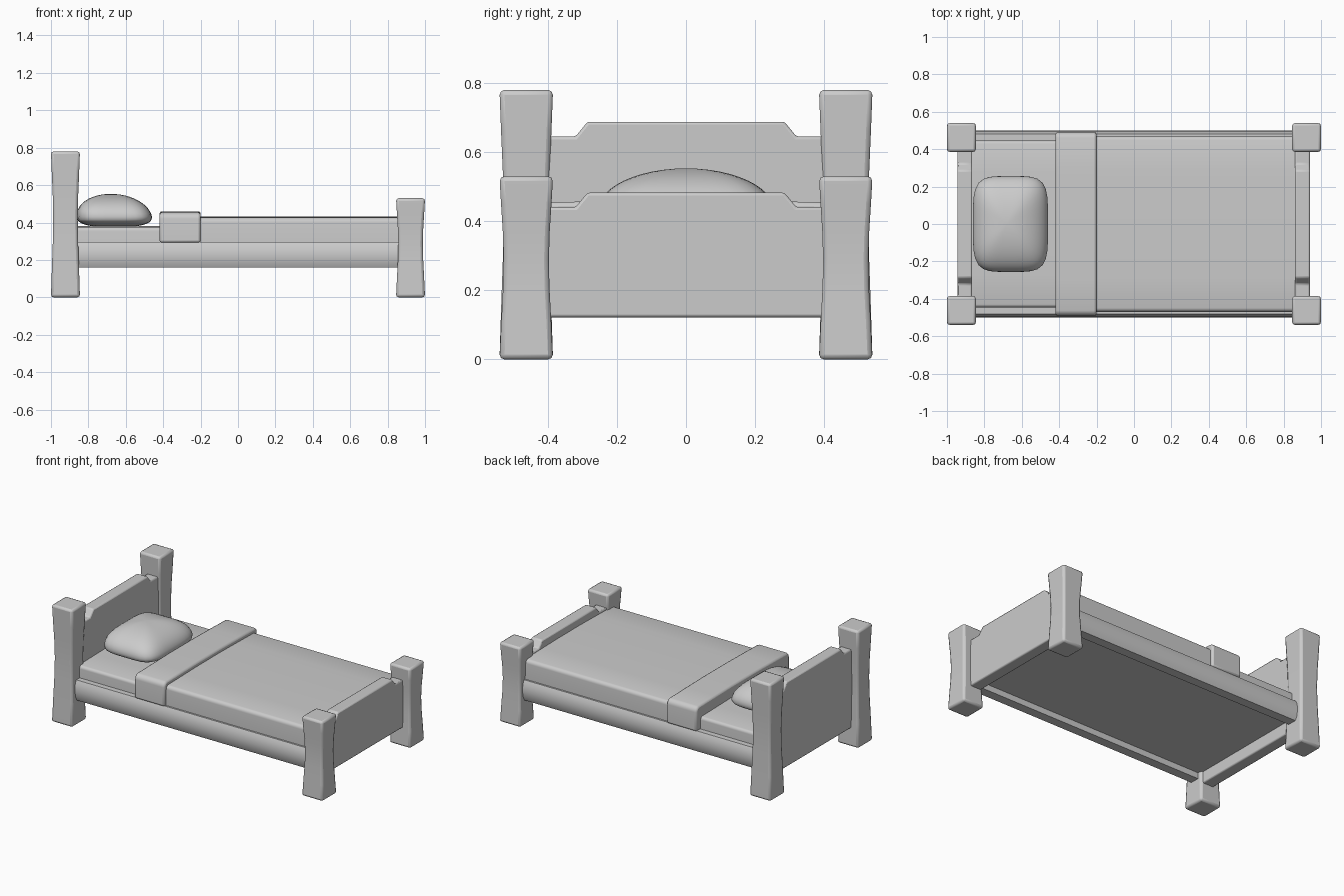
import bpy, bmesh, math

if "Cube" in bpy.data.objects:
    bpy.data.objects.remove(bpy.data.objects["Cube"])


def finish(name, bm, bevel=0.0, segments=2, angle=35):
    bmesh.ops.recalc_face_normals(bm, faces=bm.faces)
    mesh = bpy.data.meshes.new(name)
    bm.to_mesh(mesh)
    bm.free()
    ob = bpy.data.objects.new(name, mesh)
    bpy.context.collection.objects.link(ob)
    if bevel:
        mod = ob.modifiers.new("Bevel", "BEVEL")
        mod.width = bevel
        mod.segments = segments
        mod.limit_method = "ANGLE"
        mod.angle_limit = math.radians(40)
    bpy.ops.object.select_all(action="DESELECT")
    ob.select_set(True)
    bpy.context.view_layer.objects.active = ob
    bpy.ops.object.shade_smooth_by_angle(angle=math.radians(angle))
    return ob


def loft(bm, rings):
    """Skin equal-length point rings and cap both ends."""
    loops = [[bm.verts.new(p) for p in ring] for ring in rings]
    n = len(loops[0])
    for a, b in zip(loops, loops[1:]):
        for i in range(n):
            j = (i + 1) % n
            bm.faces.new((a[i], a[j], b[j], b[i]))
    bm.faces.new(loops[0])
    bm.faces.new(loops[-1])


def extrude_x(name, profile, x0, x1, bevel=0.0):
    bm = bmesh.new()
    loft(bm, [[(x, y, z) for y, z in profile] for x in (x0, x1)])
    return finish(name, bm, bevel)


def mirrored(half):
    return half + [(-y, z) for y, z in reversed(half)]


# Waisted corner posts
def post(name, cx, cy, height):
    bm = bmesh.new()
    rings = []
    for t, w in ((0, .0775), (.2, .0725), (.4, .067), (.55, .0655),
                 (.7, .068), (.85, .073), (1, .0775)):
        rings.append([(cx + sx * w, cy + sy * w, t * height)
                      for sx, sy in ((-1, -1), (1, -1), (1, 1), (-1, 1))])
    loft(bm, rings)
    finish(name, bm, 0.014)


for side, s in (("front", -1), ("back", 1)):
    post("head_post_" + side, -0.9225, s * 0.4625, 0.78)
    post("foot_post_" + side, 0.9225, s * 0.4625, 0.53)
    # Side rails, slightly bulging outwards
    rail = [(.42, .16), (.482, .16), (.494, .185), (.5, .228),
            (.494, .27), (.482, .295), (.42, .295)]
    extrude_x("side_rail_" + side, [(s * y, z) for y, z in rail], -0.88, 0.88)

# Headboard and footboard with stepped shoulders
for name, top, x0, x1 in (("headboard", .688, -.945, -.865),
                          ("footboard", .483, .86, .94)):
    extrude_x(name, mirrored([(.44, .122), (.44, top - .043),
                              (.32, top - .043), (.285, top)]), x0, x1, 0.008)


# Soft bedding layers with a gentle crown
def bedding(name, x0, x1, w, z0, z1, r, bevel):
    half = [(w, z0)]
    for i in range(6):
        a = math.radians(i * 16)
        half.append((w - r + r * math.cos(a), z1 - .006 - r + r * math.sin(a)))
    half += [(w * .6, z1 - .003), (w * .25, z1)]
    extrude_x(name, mirrored(half), x0, x1, bevel)


bedding("mattress", -0.88, 0.88, 0.446, 0.20, 0.381, 0.02, 0)
bedding("blanket", -0.25, 0.87, 0.47, 0.29, 0.432, 0.025, 0)
bedding("folded_blanket_edge", -0.42, -0.20, 0.491, 0.292, 0.46, 0.035, 0.012)

# Pillow: a sphere reshaped to a cushion with a rounded-rectangle plan
bm = bmesh.new()
bmesh.ops.create_uvsphere(bm, u_segments=48, v_segments=24, radius=1)
for v in bm.verts:
    x, y, z = v.co
    r = math.hypot(x, y)
    if r > 1e-5:
        k = r / (abs(x) ** 4.5 + abs(y) ** 4.5) ** (1 / 4.5)
        x, y = x * k, y * k
    h = z * .123 if z > 0 else -.055 * min(1, abs(z) ** .7 * 1.05)
    v.co = (-.66 + .2 * x - .02 * max(z, 0), .256 * y, .43 + h)
finish("pillow", bm, angle=60)
